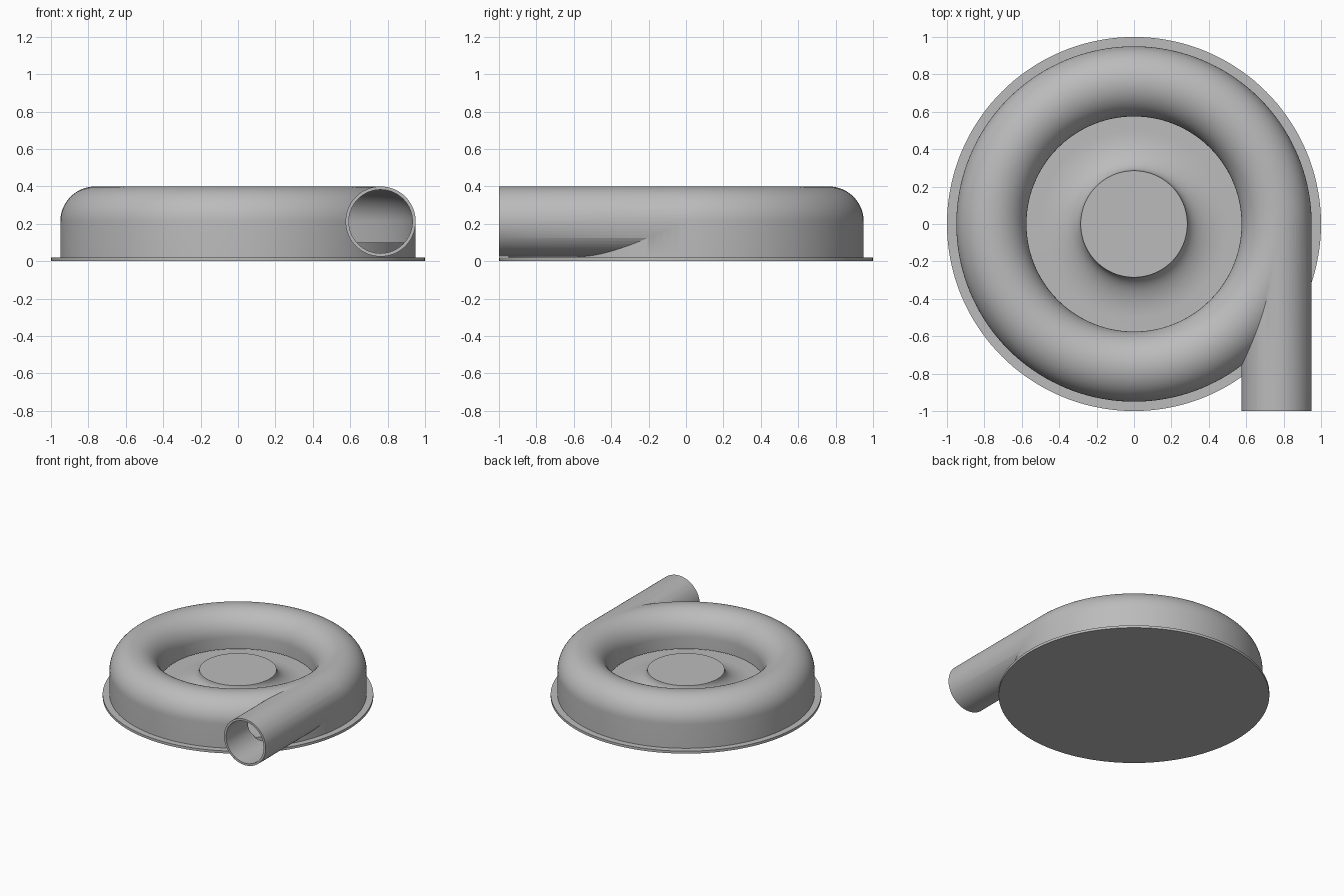
import bpy, bmesh, math
from mathutils import Matrix

if "Cube" in bpy.data.objects:
    bpy.data.objects.remove(bpy.data.objects["Cube"])

MID, HEIGHT = 0.7625, 0.2125     # centre of the tube section
OUTER, BORE = 0.1875, 0.17       # tube radii
SEGMENTS, ARC = 144, 32
FLOOR = 0.1

metal = bpy.data.materials.new("grey_metal")
metal.use_nodes = True
GREY = (0.5, 0.5, 0.5, 1)
metal.diffuse_color = GREY
metal.node_tree.nodes["Principled BSDF"].inputs["Base Color"].default_value = GREY


def finish(name, bm):
    bmesh.ops.remove_doubles(bm, verts=bm.verts, dist=1e-5)
    bmesh.ops.recalc_face_normals(bm, faces=bm.faces)
    mesh = bpy.data.meshes.new(name)
    bm.to_mesh(mesh)
    bm.free()
    mesh.materials.append(metal)
    obj = bpy.data.objects.new(name, mesh)
    bpy.context.collection.objects.link(obj)
    return obj


def lathe(name, profile, closed=False):
    """Spin an (r, z) profile around the z axis."""
    bm = bmesh.new()
    verts = [bm.verts.new((r, 0, z)) for r, z in profile]
    ends = verts + verts[:1] if closed else verts
    edges = [bm.edges.new(pair) for pair in zip(ends, ends[1:])]
    bmesh.ops.spin(bm, geom=verts + edges, cent=(0, 0, 0), axis=(0, 0, 1),
                   angle=math.tau, steps=SEGMENTS, use_duplicate=False)
    return finish(name, bm)


def arch(radius, lip, foot):
    """Half-round roof with straight sides down to the lip and the foot."""
    roof = [(MID - radius * math.cos(math.pi * i / ARC),
             HEIGHT + radius * math.sin(math.pi * i / ARC)) for i in range(ARC + 1)]
    return [(MID - radius, lip)] + roof + [(MID + radius, foot)]


def rod(name, radius, y_end):
    bm = bmesh.new()
    place = Matrix.Translation((MID, y_end / 2, HEIGHT)) @ Matrix.Rotation(math.pi / 2, 4, "X")
    bmesh.ops.create_cone(bm, cap_ends=True, segments=2 * ARC, radius1=radius,
                          radius2=radius, depth=-y_end, matrix=place)
    return finish(name, bm)


def combine(target, tool, operation):
    mod = target.modifiers.new(operation.title(), "BOOLEAN")
    mod.operation, mod.object, mod.solver = operation, tool, "EXACT"
    bpy.context.view_layer.objects.active = target
    bpy.ops.object.modifier_apply(modifier=mod.name)
    bpy.data.objects.remove(tool)


def smooth(obj):
    bpy.ops.object.select_all(action="DESELECT")
    obj.select_set(True)
    bpy.context.view_layer.objects.active = obj
    bpy.ops.object.shade_smooth_by_angle(angle=math.radians(30))


# Scroll casing with tangential outlet, hollowed out
casing = lathe("scroll_casing", arch(OUTER, FLOOR + 0.02, 0.02), closed=True)
combine(casing, rod("outlet_pipe", OUTER, -1.0), "UNION")
combine(casing, lathe("cavity", arch(BORE, -0.1, -0.1), closed=True), "DIFFERENCE")
combine(casing, rod("outlet_bore", BORE, -1.2), "DIFFERENCE")

# Base flange
base = lathe("base_flange", [(0, 0), (1, 0), (1, 0.02), (0, 0.02)])

# Raised floor with a flared hub in the middle
HUB, FLARE, TOP = 0.285, 0.22, 0.22
flare = [(HUB + FLARE * (1 - math.cos(a)), TOP - (TOP - FLOOR) * math.sin(a))
         for a in (math.pi / 2 * i / 12 for i in range(13))]
hub = lathe("floor_and_hub", [(0, TOP)] + flare + [(0.94, FLOOR), (0.94, 0.015), (0, 0.015)])

for part in (casing, base, hub):
    smooth(part)
